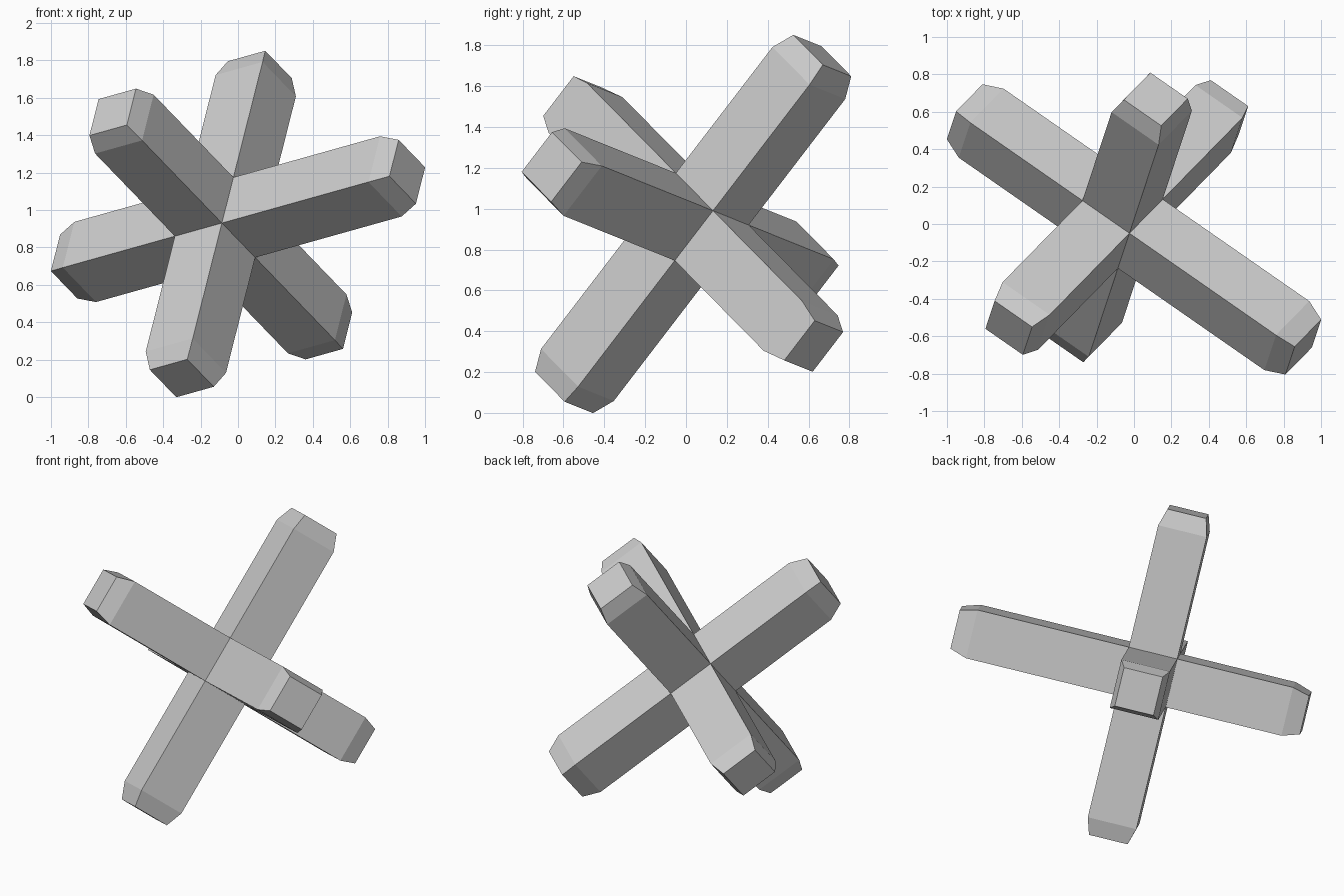
import bpy, bmesh
from mathutils import Matrix, Vector

if "Cube" in bpy.data.objects:
    bpy.data.objects.remove(bpy.data.objects["Cube"])

HALF = 0.157      # half thickness of the square arms
TIP = 0.125       # half width of the small end face
TAPER = 0.11      # length of the tapered tip
CENTRE = Vector((-0.092, 0.035, 0.925))

# Three perpendicular bar directions
a = Vector((0.80, -0.556, 0.224)).normalized()
b = Vector((0.194, 0.598, 0.777))
b = (b - a * b.dot(a)).normalized()
c = a.cross(b)

# Reach of each arm from the centre: (plus side, minus side)
reach = [(1.246, 1.016), (1.06, 1.06), (1.02, 1.02)]


def extrude(bm, face, distance, scale):
    """Extrude one face along its normal, scaling the new end; return it."""
    normal = face.normal.copy()
    end = bmesh.ops.extrude_discrete_faces(bm, faces=[face])["faces"][0]
    mid = end.calc_center_median()
    for v in end.verts:
        v.co = mid + (v.co - mid) * scale + normal * distance
    end.normal_update()
    return end


# Central cube, with an arm and a tapered tip grown from each face
bm = bmesh.new()
bmesh.ops.create_cube(bm, size=2 * HALF)
bm.normal_update()
for face in list(bm.faces):
    axis = max(range(3), key=lambda i: abs(face.normal[i]))
    length = reach[axis][0 if face.normal[axis] > 0 else 1]
    arm_end = extrude(bm, face, length - TAPER - HALF, 1.0)
    extrude(bm, arm_end, TAPER, TIP / HALF)

# Tilt onto the bar directions so it rests on its lower tips
rotation = Matrix((a, b, c)).transposed().to_4x4()
bm.transform(Matrix.Translation(CENTRE) @ rotation)
bmesh.ops.recalc_face_normals(bm, faces=bm.faces)

mesh = bpy.data.meshes.new("crossed_bars")
bm.to_mesh(mesh)
bm.free()
bpy.context.collection.objects.link(bpy.data.objects.new("crossed_bars", mesh))
